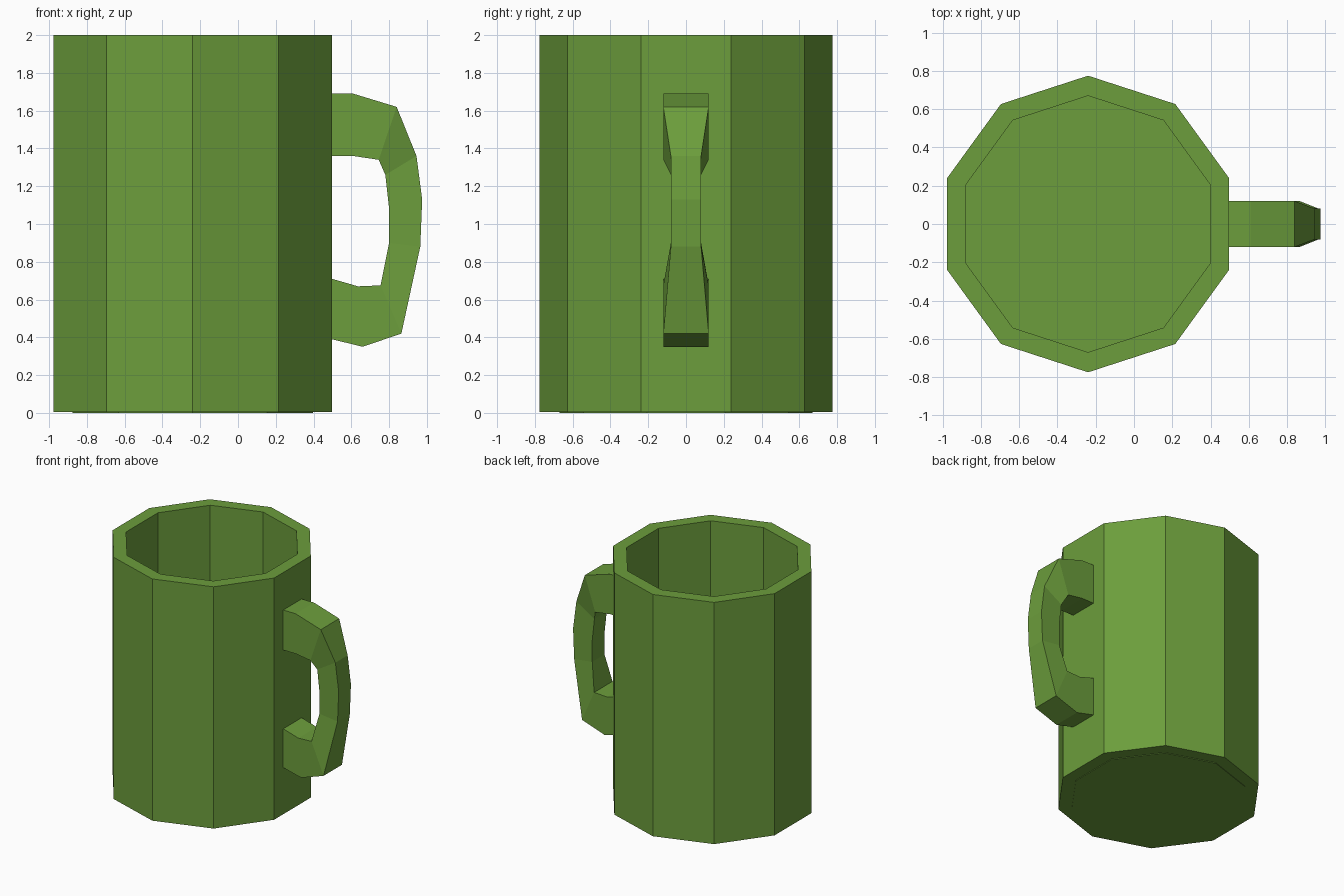
import bpy, bmesh
from math import sin, cos, pi

if "Cube" in bpy.data.objects:
    bpy.data.objects.remove(bpy.data.objects["Cube"])

mat = bpy.data.materials.new("green")
mat.diffuse_color = (0.15, 0.34, 0.045, 1)
mat.use_nodes = True
mat.node_tree.nodes["Principled BSDF"].inputs["Base Color"].default_value = mat.diffuse_color


def loft(name, rings, cap=True):
    """Bridge consecutive closed rings of points, optionally capping both ends."""
    bm = bmesh.new()
    loops = [[bm.verts.new(p) for p in ring] for ring in rings]
    n = len(loops[0])
    for a, b in zip(loops, loops[1:]):
        for i in range(n):
            j = (i + 1) % n
            bm.faces.new((a[i], a[j], b[j], b[i]))
    if cap:
        bm.faces.new(loops[0][::-1])
        bm.faces.new(loops[-1])
    bmesh.ops.recalc_face_normals(bm, faces=bm.faces)
    mesh = bpy.data.meshes.new(name)
    bm.to_mesh(mesh)
    bm.free()
    mesh.materials.append(mat)
    obj = bpy.data.objects.new(name, mesh)
    bpy.context.collection.objects.link(obj)
    return obj


def decagon(radius, z):
    angles = [pi / 2 + k * pi / 5 for k in range(10)]
    return [(-0.24 + radius * cos(a), radius * sin(a), z) for a in angles]


# Mug body: outer wall, rim, inner wall down to the thin floor
loft("mug_body", [decagon(0.775, 0.005), decagon(0.775, 2.0),
                  decagon(0.67, 2.0), decagon(0.67, 0.0)])

# Handle: cross-sections as (outer x, outer z, inner x, inner z, half width)
sections = [
    (0.497, 1.69, 0.497, 1.36, 0.12),
    (0.61, 1.69, 0.61, 1.36, 0.12),
    (0.84, 1.62, 0.745, 1.34, 0.12),
    (0.945, 1.36, 0.78, 1.26, 0.08),
    (0.975, 1.13, 0.80, 1.08, 0.08),
    (0.965, 0.88, 0.80, 0.90, 0.08),
    (0.865, 0.42, 0.755, 0.675, 0.12),
    (0.66, 0.35, 0.635, 0.67, 0.12),
    (0.497, 0.39, 0.497, 0.71, 0.12),
]
loft("handle", [[(ox, -w, oz), (ox, w, oz), (ix, w, iz), (ix, -w, iz)]
                for ox, oz, ix, iz, w in sections])
